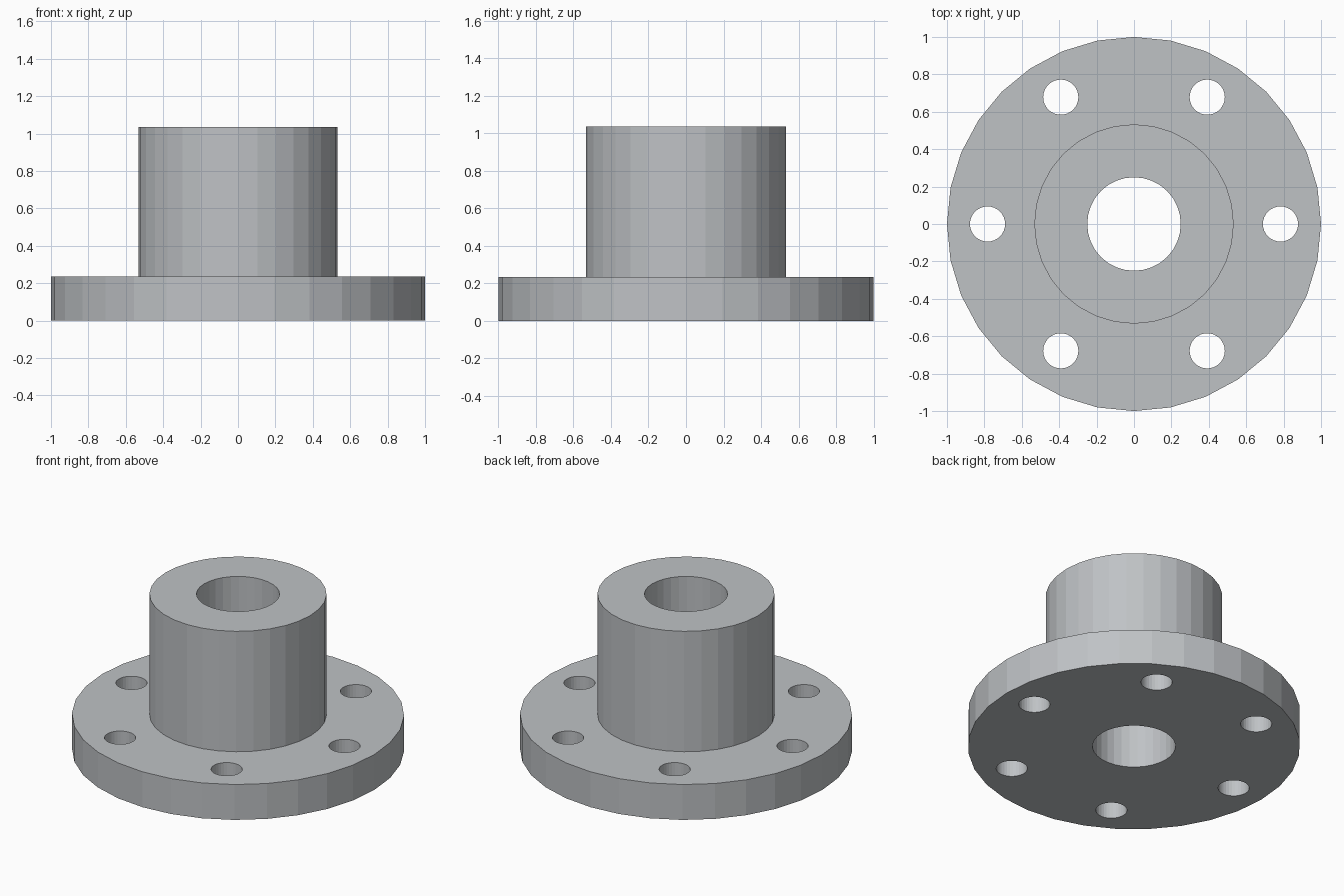
import bpy, bmesh, math
from mathutils import Matrix

if "Cube" in bpy.data.objects:
    bpy.data.objects.remove(bpy.data.objects["Cube"])

SIDES = 32
FLANGE_R, FLANGE_H = 1.0, 0.235
HUB_R, HUB_TOP = 0.533, 1.035
BORE_R = 0.25
BOLT_CIRCLE, BOLT_R, BOLTS = 0.783, 0.094, 6

steel = bpy.data.materials.new("light_steel_grey")
steel.diffuse_color = (0.52, 0.54, 0.56, 1.0)
steel.use_nodes = True
steel.node_tree.nodes["Principled BSDF"].inputs["Base Color"].default_value = steel.diffuse_color


def make_object(name, bm):
    bmesh.ops.recalc_face_normals(bm, faces=bm.faces[:])
    mesh = bpy.data.meshes.new(name)
    bm.to_mesh(mesh)
    bm.free()
    mesh.materials.append(steel)
    obj = bpy.data.objects.new(name, mesh)
    bpy.context.collection.objects.link(obj)
    return obj


# Flange and hub: one closed profile (radius, height) turned round z
profile = [(BORE_R, 0), (FLANGE_R, 0), (FLANGE_R, FLANGE_H),
           (HUB_R, FLANGE_H), (HUB_R, HUB_TOP), (BORE_R, HUB_TOP)]
bm = bmesh.new()
rings = []
for i in range(SIDES):
    a = math.tau * i / SIDES
    rings.append([bm.verts.new((r * math.cos(a), r * math.sin(a), z)) for r, z in profile])
for i in range(SIDES):
    p, q = rings[i], rings[(i + 1) % SIDES]
    for j in range(len(profile)):
        k = (j + 1) % len(profile)
        bm.faces.new((p[j], q[j], q[k], p[k]))
body = make_object("flanged_hub", bm)

# Bolt holes: a ring of cylinders cut through the flange
bm = bmesh.new()
for i in range(BOLTS):
    a = math.tau * i / BOLTS
    place = Matrix.Translation((BOLT_CIRCLE * math.cos(a), BOLT_CIRCLE * math.sin(a), FLANGE_H / 2))
    bmesh.ops.create_cone(bm, cap_ends=True, segments=SIDES, radius1=BOLT_R,
                          radius2=BOLT_R, depth=FLANGE_H + 0.2, matrix=place)
cutter = make_object("bolt_hole_cutter", bm)
cutter.hide_render = True
cutter.display_type = 'WIRE'

cut = body.modifiers.new("bolt_holes", 'BOOLEAN')
cut.operation = 'DIFFERENCE'
cut.solver = 'EXACT'
cut.object = cutter
bpy.context.view_layer.objects.active = body
body.select_set(True)
bpy.ops.object.modifier_apply(modifier=cut.name)
bpy.data.objects.remove(cutter, do_unlink=True)
